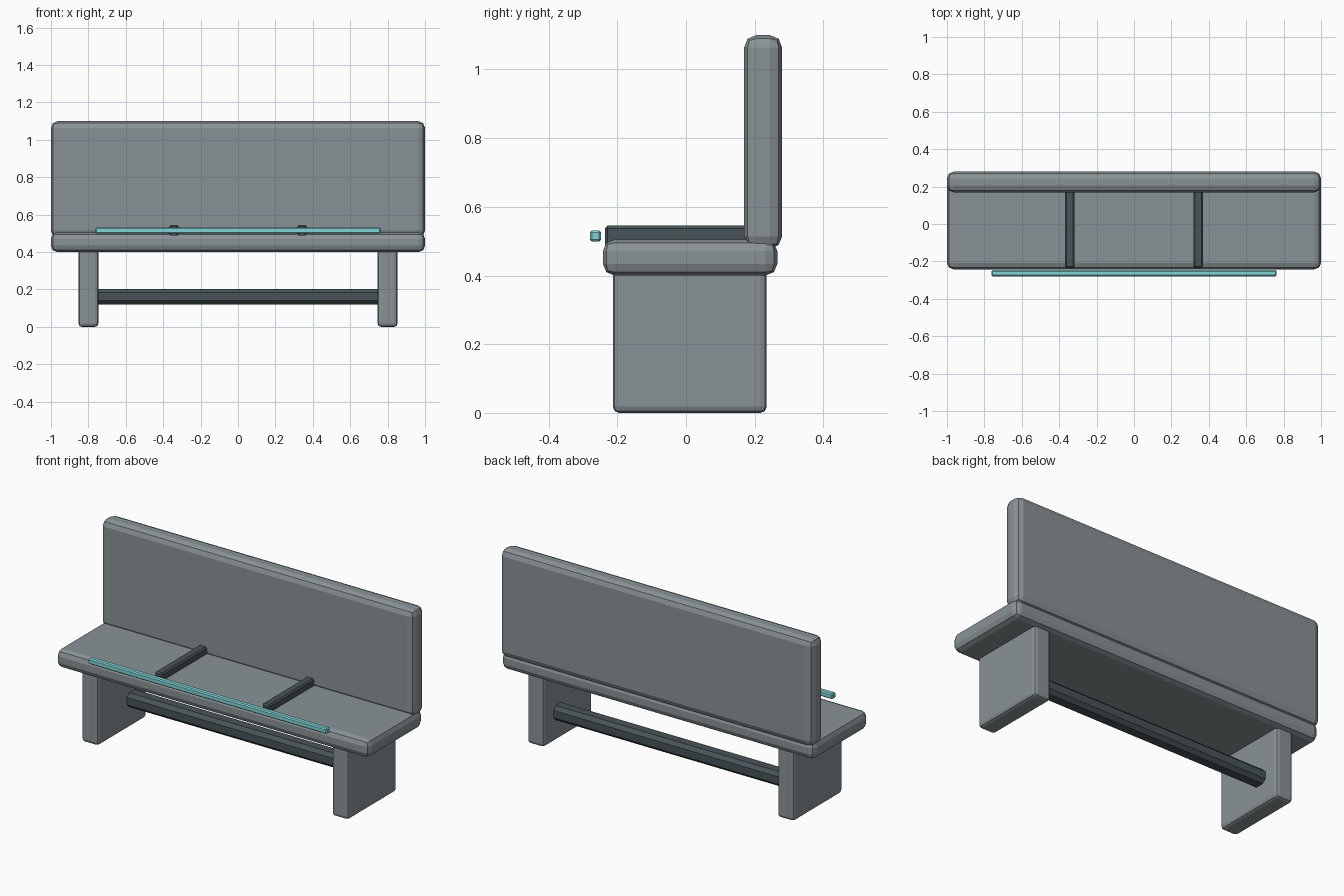
import bpy
import bmesh

if "Cube" in bpy.data.objects:
    bpy.data.objects.remove(bpy.data.objects["Cube"])


def material(name, rgb):
    m = bpy.data.materials.new(name)
    m.diffuse_color = (*rgb, 1.0)
    m.use_nodes = True
    m.node_tree.nodes["Principled BSDF"].inputs["Base Color"].default_value = m.diffuse_color
    return m


GREY = material("grey_panel", (0.255, 0.29, 0.305))
DARK = material("dark_metal", (0.066, 0.088, 0.098))
CYAN = material("cyan_light", (0.22, 0.66, 0.68))


def box(name, lo, hi, mat, bevel, segments):
    """Box between two corners with rounded (bevelled) edges."""
    bm = bmesh.new()
    bmesh.ops.create_cube(bm, size=1.0)
    for v in bm.verts:
        v.co = [lo[i] + (v.co[i] + 0.5) * (hi[i] - lo[i]) for i in range(3)]
    bmesh.ops.bevel(bm, geom=bm.edges[:], offset=bevel, segments=segments,
                    profile=0.5, affect='EDGES', clamp_overlap=True)
    bmesh.ops.recalc_face_normals(bm, faces=bm.faces[:])
    mesh = bpy.data.meshes.new(name)
    bm.to_mesh(mesh)
    bm.free()
    mesh.materials.append(mat)
    ob = bpy.data.objects.new(name, mesh)
    bpy.context.collection.objects.link(ob)
    return ob


# seat and backrest slabs
box("seat", (-1, -0.242, 0.40), (1, 0.266, 0.505), GREY, 0.034, 2)
box("backrest", (-1, 0.169, 0.478), (1, 0.28, 1.10), GREY, 0.036, 2)

# slab legs and seat dividers, one of each per side
for side, s in (("left", -1), ("right", 1)):
    x = 0.80 * s
    box(side + "_leg", (x - 0.053, -0.213, 0.0), (x + 0.053, 0.235, 0.415),
        GREY, 0.018, 2)
    x = 0.343 * s
    box(side + "_divider", (x - 0.025, -0.236, 0.47), (x + 0.025, 0.20, 0.545),
        DARK, 0.008, 1)

# stretcher bar between the legs
box("stretcher", (-0.77, 0.053, 0.12), (0.77, 0.143, 0.203), DARK, 0.02, 1)

# light strip along the front edge
box("light_strip", (-0.763, -0.28, 0.499), (0.763, -0.247, 0.531),
    CYAN, 0.006, 1)
